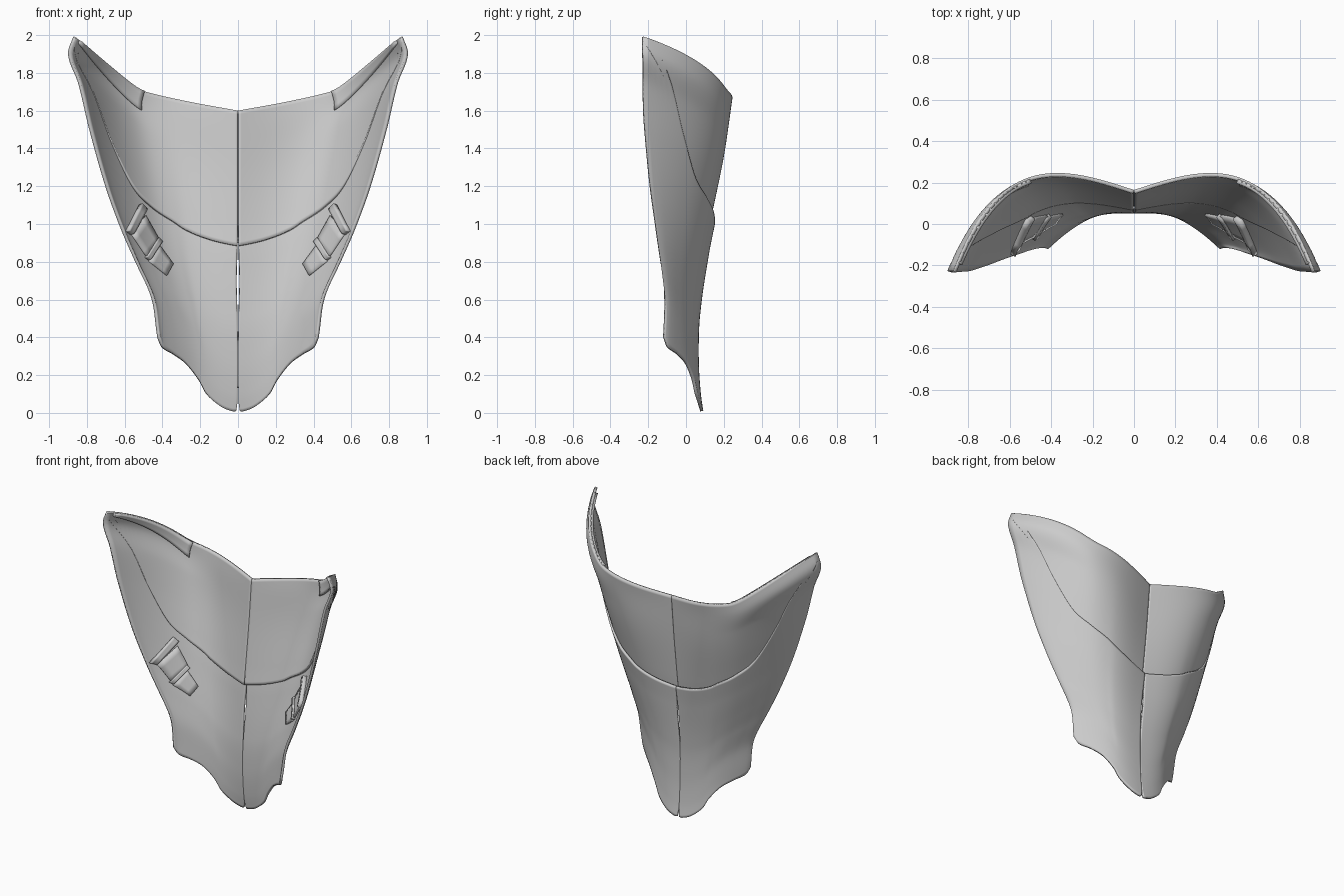
import bpy, math
from mathutils import Vector

if "Cube" in bpy.data.objects:
    bpy.data.objects.remove(bpy.data.objects["Cube"])


def curve(pts, x):
    """Smooth interpolation through (x, value) control points."""
    n = len(pts)
    if x <= pts[0][0]:
        return pts[0][1]
    if x >= pts[-1][0]:
        return pts[-1][1]
    i = max(k for k in range(n - 1) if pts[k][0] <= x)

    def slope(k):
        if k == 0 or k == n - 1:
            j = 0 if k == 0 else n - 2
            return (pts[j + 1][1] - pts[j][1]) / (pts[j + 1][0] - pts[j][0])
        return (pts[k + 1][1] - pts[k - 1][1]) / (pts[k + 1][0] - pts[k - 1][0])
    h = pts[i + 1][0] - pts[i][0]
    s = (x - pts[i][0]) / h
    return ((2*s**3 - 3*s*s + 1) * pts[i][1] + (s**3 - 2*s*s + s) * h * slope(i)
            + (3*s*s - 2*s**3) * pts[i + 1][1] + (s**3 - s*s) * h * slope(i + 1))


# Profiles of the half shell
SIDE_X = [(.36, .415), (.43, .425), (.62, .455), (.82, .545), (.98, .615), (1.2, .695),
          (1.5, .78), (1.75, .84), (1.9, .893), (2.0, .86)]
SIDE_Y = [(.35, -.12), (.6, -.112), (.94, -.155), (1.2, -.19), (1.4, -.21), (1.6, -.225), (2.0, -.23)]
MID_Y = [(0, .085), (.1, .07), (.3, .053), (.5, .045), (.8, .062), (1.0, .088), (1.3, .125), (1.6, .155)]
LOW_EDGE = [(0, 0), (.05, 0), (.2, .025), (.38, .09), (.48, .165), (.64, .25), (.8, .3), (.95, .34), (1, .39)]
TOP_EDGE = [(0, 0), (.29, .045), (.55, .095), (.62, .12), (.7, .17), (.84, .27), (1, .39)]
BULGE = [(0, 0), (.3, .012), (.6, .05), (.8, .077), (1, .09)]
SLIT = [(0, .012), (.06, .003), (.35, .001), (.55, .004), (.7, .008), (.85, .004), (1, .001)]
PUSH = [(0, 0), (.15, .003), (.35, .02), (.5, .028), (.65, .026), (1, .012)]


def shell(t, v, push=0):
    """Point on the shell: t from middle to side edge, v from bottom to top."""
    zc = .01 + 1.59 * v
    ze = zc + .39
    g = curve(SLIT, zc)
    x = g + t * (curve(SIDE_X, ze) - g)
    z = zc + (1 - v) * curve(LOW_EDGE, t) + v * curve(TOP_EDGE, t)
    s = t ** (2 + 3 * v)
    y = ((1 - s) * curve(MID_Y, zc) + s * curve(SIDE_Y, ze)
         + curve(BULGE, v) * math.sin(math.pi * t)
         + push * curve(PUSH, v) * (1 - t ** 4))
    return Vector((x, y, z))


def locate(x, z):
    """Shell coordinates of a point given in the front view."""
    t, v = .7, .5
    for _ in range(25):
        p = shell(t, v)
        v = min(1, max(0, v + (z - p.z) / 1.6))
        t = min(1, max(0, t + (x - p.x) / max(.3, p.x / max(t, .1))))
    return t, v


def sheet(name, coords, nt, nv, thick, offset, push=0):
    """Mirrored, thickened sheet; coords maps the unit square to shell coordinates."""
    verts = [shell(*coords(i / nt, j / nv), push) for j in range(nv + 1) for i in range(nt + 1)]
    faces = []
    for j in range(nv):
        for i in range(nt):
            a = j * (nt + 1) + i
            faces.append((a, a + 1, a + nt + 2, a + nt + 1))
    mesh = bpy.data.meshes.new(name)
    mesh.from_pydata(verts, [], faces)
    ob = bpy.data.objects.new(name, mesh)
    bpy.context.collection.objects.link(ob)
    sol = ob.modifiers.new("thickness", 'SOLIDIFY')
    sol.thickness = thick
    sol.offset = offset
    mir = ob.modifiers.new("mirror", 'MIRROR')
    mir.use_mirror_merge = False
    bpy.ops.object.select_all(action='DESELECT')
    bpy.context.view_layer.objects.active = ob
    ob.select_set(True)
    bpy.ops.object.shade_smooth_by_angle(angle=math.radians(35))
    return ob


def slab(name, corners, thick):
    """Raised four-cornered plate lying on the front of the shell."""
    c = [Vector(p) for p in corners]

    def coords(a, b):
        p = c[0].lerp(c[1], a).lerp(c[3].lerp(c[2], a), b)
        return locate(p.x, p.y)
    sheet(name, coords, 4, 4, thick, 1, 1)


# Seam between the plates: level across the middle, then sweeping up to the top corner
SEAM = [(0, .55), (.35, .555), (.63, .57), (.76, .6), (.86, .72), (.93, .88), (1, .985)]


def upper(a, b):
    low = curve(SEAM, a)
    return a, low + (1 - low) * b


def lower(a, b):
    low = curve(SEAM, a)
    return a, (low + min(.035, 1 - low)) * b


# Lower plate wraps behind the upper one and forms the side wings
sheet("lower_plate", lower, 60, 60, .016, 0, 1)
sheet("upper_plate", upper, 60, 36, .018, 0)

# Tapering patch under each top corner
sheet("corner_patch", lambda a, b: (.58 + .4 * a, 1 - (1 - b) * (.07 - .06 * a)), 16, 4, .022, 1)

# Clasp: two cross bars with tabs
slab("clasp_tab_upper", [(.49, .82), (.57, .94), (.50, 1.04), (.42, .90)], .02)
slab("clasp_tab_lower", [(.385, .725), (.48, .80), (.43, .89), (.35, .785)], .018)
slab("clasp_bar_upper", [(.575, .94), (.602, .96), (.53, 1.10), (.50, 1.07)], .034)
slab("clasp_bar_lower", [(.48, .805), (.50, .82), (.435, .92), (.415, .90)], .03)
